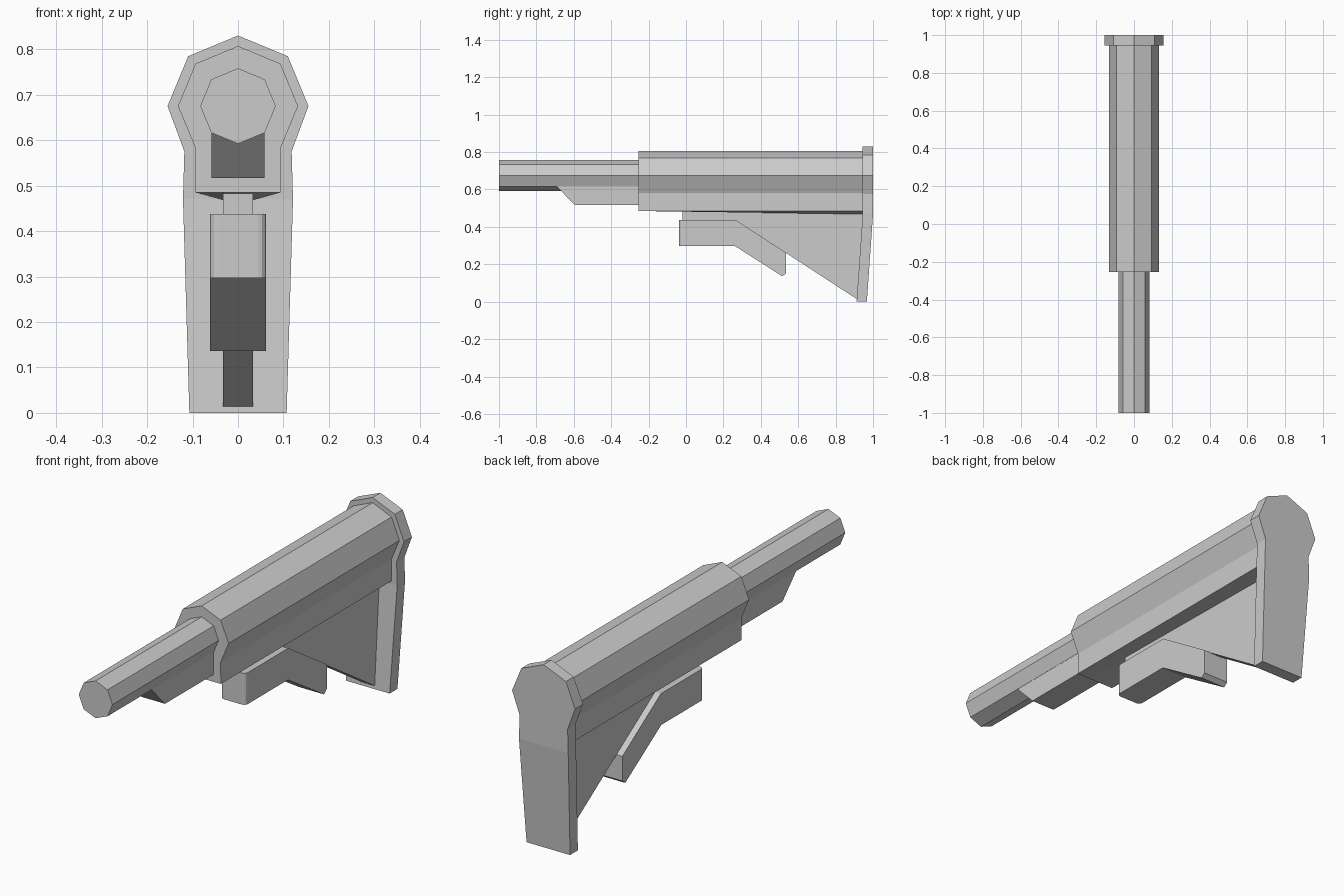
import bpy, bmesh, math

if "Cube" in bpy.data.objects:
    bpy.data.objects.remove(bpy.data.objects["Cube"])

AXIS_Z = 0.675


def loft(name, *rings):
    """Join matching rings of 3D points into a capped solid."""
    bm = bmesh.new()
    loops = [[bm.verts.new(p) for p in ring] for ring in rings]
    n = len(loops[0])
    for a, b in zip(loops, loops[1:]):
        for i in range(n):
            j = (i + 1) % n
            bm.faces.new((a[i], a[j], b[j], b[i]))
    bm.faces.new(loops[0])
    bm.faces.new(loops[-1])
    bmesh.ops.recalc_face_normals(bm, faces=bm.faces)
    mesh = bpy.data.meshes.new(name)
    bm.to_mesh(mesh)
    bm.free()
    obj = bpy.data.objects.new(name, mesh)
    bpy.context.collection.objects.link(obj)
    return obj


def side_profile(name, pts, half):
    """Extrude a (y, z) profile symmetrically across x."""
    return loft(name, *[[(x, y, z) for y, z in pts] for x in (-half, half)])


def mirrored(pts):
    """Complete an (x, z) half outline that starts on the top centre."""
    return pts + [(-x, z) for x, z in reversed(pts[1:])]


def octagon_half(r, count):
    return [(r * math.sin(i * math.pi / 4), AXIS_Z + r * math.cos(i * math.pi / 4))
            for i in range(count)]


# Inner buffer tube
tube = [(r[0], r[1]) for r in mirrored(octagon_half(0.083, 4) + [(0, AXIS_Z - 0.083)])
        ]
tube = octagon_half(0.083, 8)
loft("buffer_tube", *[[(x, y, z) for x, z in tube] for y in (-1, -0.2)])

# Rail below the tube with a sloped nose
side_profile("tube_rail", [(-0.695, 0.62), (-0.595, 0.517), (-0.2, 0.517),
                           (-0.2, 0.64), (-0.695, 0.64)], 0.058)

# Sliding body: octagonal top, straight skirt, underside deepening to the rear
body = []
for y, low in ((-0.255, 0.485), (0.95, 0.468)):
    outline = mirrored(octagon_half(0.132, 4) + [(0.094, 0.485), (0.033, low)])
    body.append([(x, y, z) for x, z in outline])
loft("stock_body", *body)

# Triangular web
side_profile("stock_web", [(-0.018, 0.50), (-0.018, 0.42), (0.29, 0.42),
                           (0.915, 0.013), (0.96, 0.50)], 0.033)

# Adjustment lever with softened front corners
lever = side_profile("adjustment_lever", [
    (-0.037, 0.437), (0.265, 0.437), (0.535, 0.262), (0.535, 0.152),
    (0.515, 0.136), (0.262, 0.297), (-0.037, 0.297)], 0.062)
bm = bmesh.new()
bm.from_mesh(lever.data)
front = [e for e in bm.edges if all(v.co.y < -0.03 for v in e.verts)
         and abs(e.verts[0].co.x - e.verts[1].co.x) < 0.001]
bmesh.ops.bevel(bm, geom=front, offset=0.018, segments=3, profile=0.5, affect='EDGES')
bm.to_mesh(lever.data)
bm.free()

# Butt plate: upright upper half, lower half raked forward
upper = octagon_half(0.155, 3) + [(0.118, 0.575), (0.121, 0.47)]
rows = []
for y_top, y_low in ((0.945, 0.912), (1.0, 0.967)):
    outline = mirrored(upper + [(0.107, 0.0)])
    rows.append([(x, y_low if z < 0.1 else y_top, z) for x, z in outline])
plate = loft("butt_plate", *rows)
# Crease the front and back faces where the rake begins
bm = bmesh.new()
bm.from_mesh(plate.data)
bm.verts.ensure_lookup_table()
for y in (0.945, 1.0):
    pair = [v for v in bm.verts if abs(v.co.z - 0.47) < 0.001 and abs(v.co.y - y) < 0.001]
    bmesh.ops.connect_verts(bm, verts=pair)
bm.to_mesh(plate.data)
bm.free()
